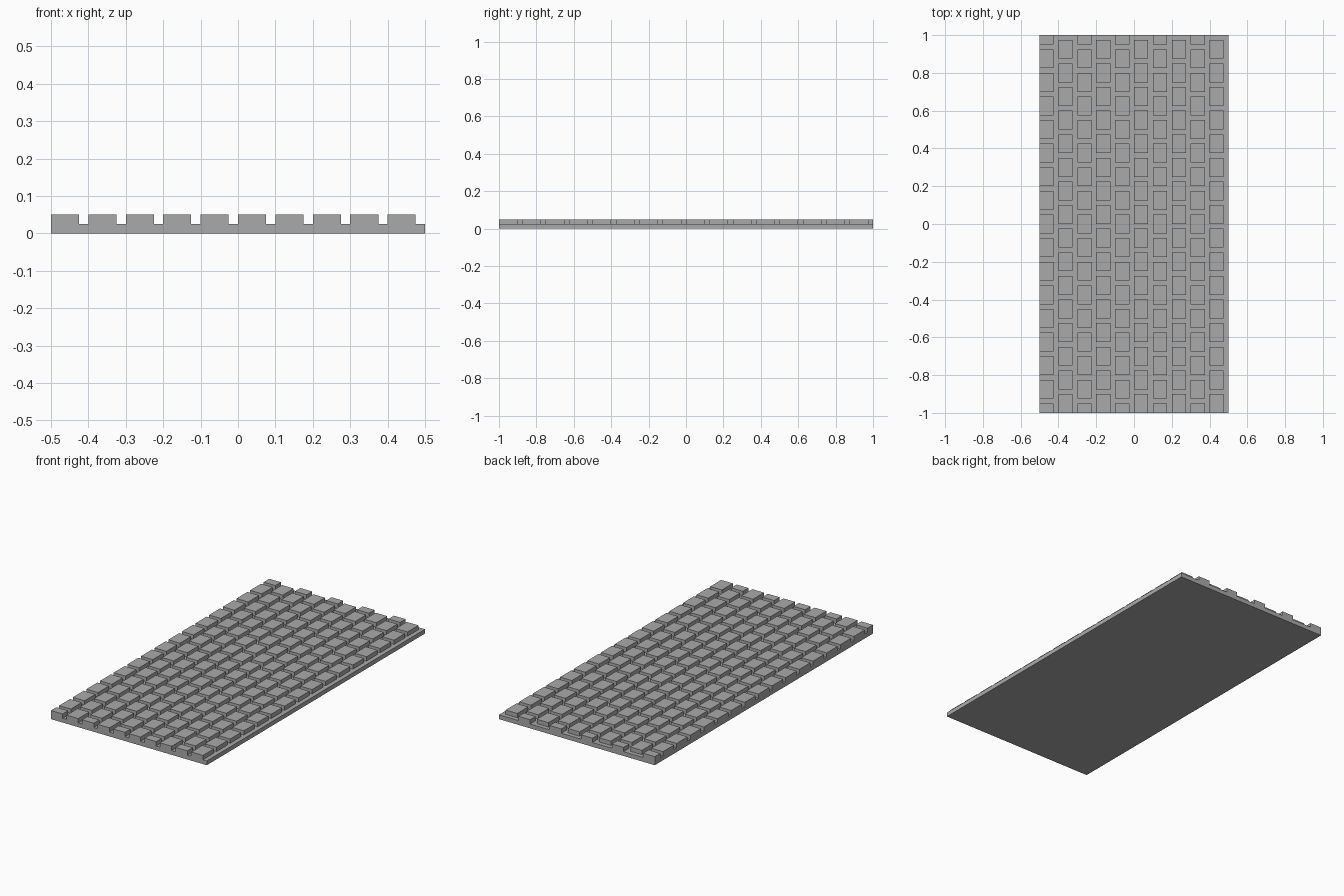
import bpy
import bmesh

WIDTH, LENGTH = 1.0, 2.0
BASE_TOP, BRICK_TOP = 0.025, 0.05
COLUMNS, ROWS = 10, 16
PITCH_X, PITCH_Y = WIDTH / COLUMNS, LENGTH / ROWS
BRICK_X, BRICK_Y = 0.075, 0.1

cube = bpy.data.objects.get("Cube")
if cube:
    bpy.data.objects.remove(cube, do_unlink=True)

# Single stone colour
stone = bpy.data.materials.new("stone_grey")
stone.use_nodes = True
colour = (0.4, 0.4, 0.4, 1.0)
stone.diffuse_color = colour
stone.node_tree.nodes["Principled BSDF"].inputs["Base Color"].default_value = colour


def add_box(bm, x0, x1, y0, y1, z0, z1, closed=True):
    """Add a box; an open one has no hidden bottom face."""
    verts = bmesh.ops.create_cube(bm, size=1)["verts"]
    for v in verts:
        v.co.x = x1 if v.co.x > 0 else x0
        v.co.y = y1 if v.co.y > 0 else y0
        v.co.z = z1 if v.co.z > 0 else z0
    if not closed:
        bottom = [f for f in verts[0].link_faces[:] + verts[-1].link_faces[:]
                  if all(v.co.z == z0 for v in f.verts)]
        bmesh.ops.delete(bm, geom=list(set(bottom)), context='FACES_ONLY')


def make_object(name, bm):
    mesh = bpy.data.meshes.new(name)
    bm.to_mesh(mesh)
    bm.free()
    mesh.materials.append(stone)
    obj = bpy.data.objects.new(name, mesh)
    bpy.context.collection.objects.link(obj)


# Base slab
bm = bmesh.new()
add_box(bm, -WIDTH / 2, WIDTH / 2, -LENGTH / 2, LENGTH / 2, 0, BASE_TOP)
make_object("base_slab", bm)

# Raised bricks: every other column is shifted half a brick and trimmed at the ends
for column in range(COLUMNS):
    bm = bmesh.new()
    x = -WIDTH / 2 + column * PITCH_X
    shifted = column % 2 == 0
    for row in range(ROWS + shifted):
        y = -LENGTH / 2 + row * PITCH_Y - shifted * BRICK_Y / 2
        add_box(bm, x, x + BRICK_X, max(y, -LENGTH / 2),
                min(y + BRICK_Y, LENGTH / 2), BASE_TOP, BRICK_TOP, closed=False)
    make_object(f"brick_column_{column + 1}", bm)
